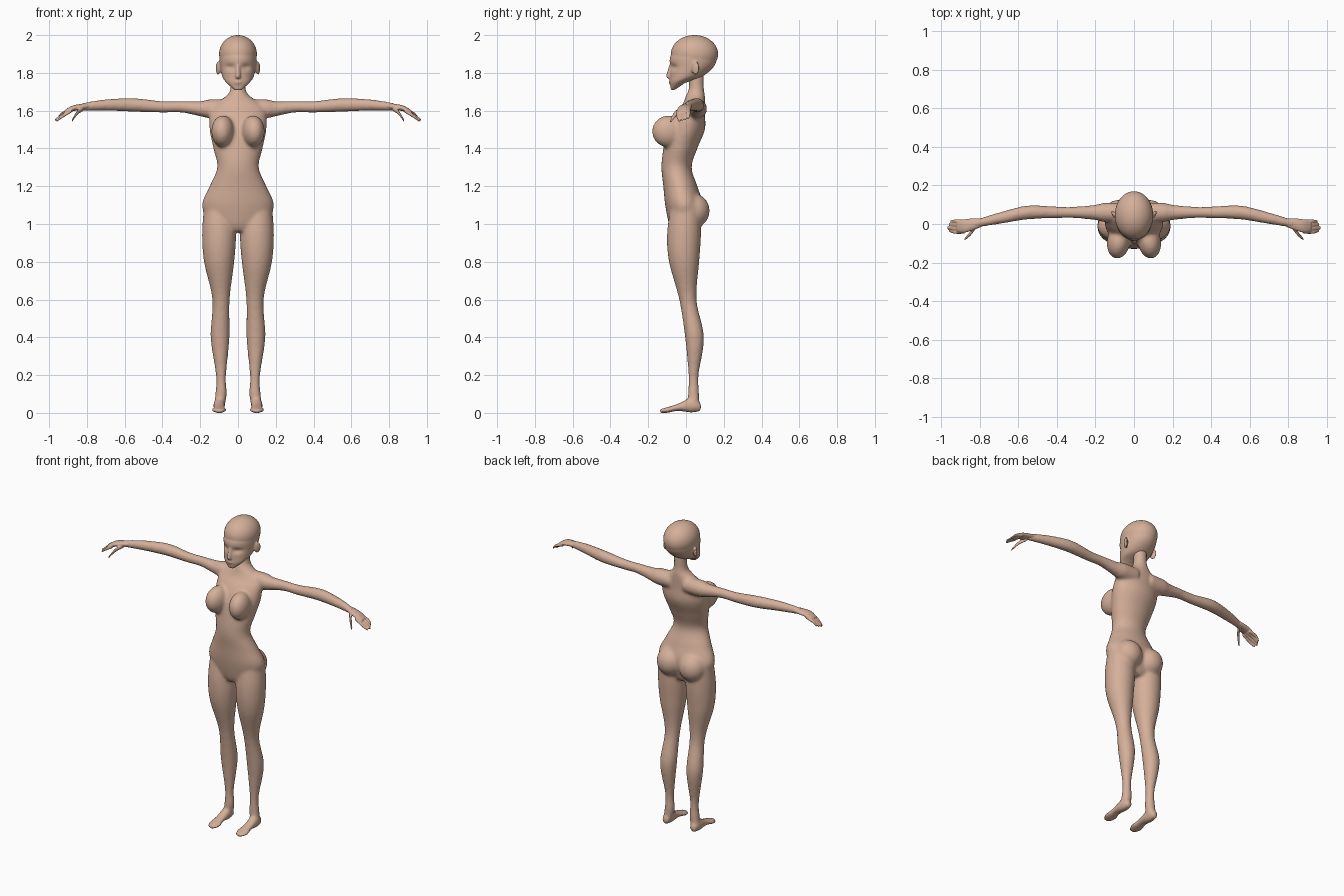
import bpy, bmesh, math
from mathutils import Vector, Matrix

cube = bpy.data.objects.get("Cube")
if cube:
    bpy.data.objects.remove(cube, do_unlink=True)

SKIN = (0.66, 0.43, 0.32, 1)
skin = bpy.data.materials.new("warm skin")
skin.use_nodes = True
skin.diffuse_color = SKIN
shader = skin.node_tree.nodes["Principled BSDF"]
shader.inputs["Base Color"].default_value = SKIN
shader.inputs["Roughness"].default_value = 0.7


def catmull(before, start, end, after, t):
    """Smooth interpolation between start and end."""
    slope_in, slope_out = (end - before) / 2, (after - start) / 2
    rise = end - start
    bend = 3 * rise - 2 * slope_in - slope_out
    twist = slope_in + slope_out - 2 * rise
    return start + t * (slope_in + t * (bend + t * twist))


def refine(stations, steps=8):
    rows = []
    last = len(stations) - 1
    for i in range(last):
        neighbours = [stations[min(max(k, 0), last)] for k in range(i - 1, i + 3)]
        for step in range(steps):
            rows.append([catmull(*values, step / steps) for values in zip(*neighbours)])
    rows.append(stations[last])
    return rows


def loft(bm, axis, stations, side=1, segments=32):
    """Skin rings: position on axis, two centres, one radius (round) or two (oval)."""
    rings = []
    for position, centre_a, centre_b, *radii in refine(stations):
        ring = []
        for k in range(segments):
            angle = math.tau * k / segments
            a = centre_a + radii[0] * math.cos(angle)
            b = centre_b + radii[-1] * math.sin(angle)
            x, y, z = {"x": (position, a, b), "y": (a, position, b), "z": (a, b, position)}[axis]
            ring.append(bm.verts.new((x * side, y, z)))
        rings.append(ring)
    for lower, upper in zip(rings, rings[1:]):
        for k in range(segments):
            n = (k + 1) % segments
            bm.faces.new((lower[k], lower[n], upper[n], upper[k]))
    bm.faces.new(rings[0][::-1])
    bm.faces.new(rings[-1])


def centred_loft(bm, stations):
    """Upright form on the centre line: height, depth centre, half width, half depth."""
    loft(bm, "z", [(z, 0, y, width, depth) for z, y, width, depth in stations], segments=64)


def ball(bm, centre, radii, turn=0):
    matrix = (Matrix.Translation(centre) @ Matrix.Rotation(turn, 4, "Z")
              @ Matrix.Diagonal((*radii, 1)))
    bmesh.ops.create_uvsphere(bm, u_segments=64, v_segments=40, radius=1, matrix=matrix)


def finish(bm, name, voxel, smoothing):
    """Fuse the overlapping forms into one smooth skin."""
    bmesh.ops.recalc_face_normals(bm, faces=bm.faces)
    mesh = bpy.data.meshes.new(name)
    bm.to_mesh(mesh)
    bm.free()
    mesh.materials.append(skin)
    obj = bpy.data.objects.new(name, mesh)
    bpy.context.collection.objects.link(obj)
    fuse = obj.modifiers.new("Fuse", "REMESH")
    fuse.mode = "VOXEL"
    fuse.voxel_size = voxel
    fuse.use_smooth_shade = True
    soften = obj.modifiers.new("Soften", "SMOOTH")
    soften.factor = 0.5
    soften.iterations = smoothing


# Torso and neck
body = bmesh.new()
centred_loft(body, [
    (.96, -.01, .07, .06), (1, -.01, .15, .08), (1.1, -.01, .19, .1),
    (1.2, -.03, .15, .09), (1.3, -.05, .11, .08), (1.4, -.03, .13, .09),
    (1.5, 0, .15, .1), (1.58, .02, .15, .08), (1.63, .04, .13, .06),
    (1.68, .05, .06, .05), (1.72, .055, .04, .04), (1.8, .055, .04, .04)])

# Limb outlines for the +x side
LEG = [
    (.03, .1, .04, .03), (.1, .09, .04, .03), (.2, .09, .04, .027),
    (.4, .095, .045, .05), (.6, .09, .01, .046), (.8, .1, -.01, .08),
    (.95, .1, -.01, .09), (1.1, .1, 0, .08)]
FOOT = [
    (.08, .1, .03, .02, .02), (.03, .1, .04, .03, .04), (-.04, .1, .03, .03, .02),
    (-.1, .1, .015, .04, .015), (-.14, .1, .01, .02, .01)]
ARM = [
    (.05, .06, 1.61, .05), (.15, .06, 1.61, .05), (.2, .06, 1.61, .04),
    (.3, .06, 1.62, .03), (.4, .06, 1.62, .03), (.55, .06, 1.63, .036),
    (.7, .03, 1.63, .03), (.83, 0, 1.62, .02)]
for side in (1, -1):
    loft(body, "z", LEG, side)
    loft(body, "y", FOOT, side)
    loft(body, "x", ARM, side)
    # Chest and seat
    ball(body, (side * .08, -.09, 1.49), (.06, .09, .085), side * .15)
    ball(body, (side * .08, .04, 1.07), (.085, .085, .09))
finish(body, "body", .009, 8)

# Hands: palm, four fingers in a fan, and a thumb
PALM = [
    (.78, .01, 1.625, .02, .016), (.83, 0, 1.62, .03, .016),
    (.88, -.01, 1.61, .035, .015), (.92, -.01, 1.59, .03, .01)]
THUMB = [(.82, -.01, 1.61, .013), (.85, -.05, 1.59, .012), (.88, -.08, 1.545, .007)]
for side, name in ((1, "left_hand"), (-1, "right_hand")):
    hand = bmesh.new()
    loft(hand, "x", PALM, side)
    loft(hand, "x", THUMB, side)
    for finger in range(4):
        y = .015 - .019 * finger
        drop = .005 * finger
        reach = .97 - .008 * abs(finger - 2)
        loft(hand, "x", [(.88, y, 1.6, .009), (.93, y, 1.585 - drop, .009),
                         (reach, y * .8, 1.56 - drop, .006)], side)
    finish(hand, name, .004, 3)

# Head: cranium and tapering face
head = bmesh.new()
ball(head, (0, .045, 1.9), (.1, .125, .1))
centred_loft(head, [
    (1.71, -.07, .02, .01), (1.75, -.04, .063, .045), (1.78, 0, .083, .085),
    (1.83, .03, .094, .115), (1.88, .04, .098, .125), (1.92, .045, .09, .11)])


def bump(x, z, wide, tall):
    return math.exp(-(x / wide) ** 2 - (z / tall) ** 2)


# Hollow eye sockets and raised lips
for v in head.verts:
    if v.co.y < 0:
        v.co.y += .014 * bump(abs(v.co.x) - .042, v.co.z - 1.83, .026, .016)
        v.co.y -= .007 * bump(v.co.x, v.co.z - 1.75, .018, .009)

# Nose, widening from the bridge to the tip
centred_loft(head, [(1.77, -.085, .012, .01), (1.785, -.085, .014, .02), (1.85, -.075, .01, .01)])

# Ears
for side in (1, -1):
    ball(head, (side * .105, .05, 1.825), (.009, .022, .035), side * -.45)
finish(head, "head", .0055, 3)
